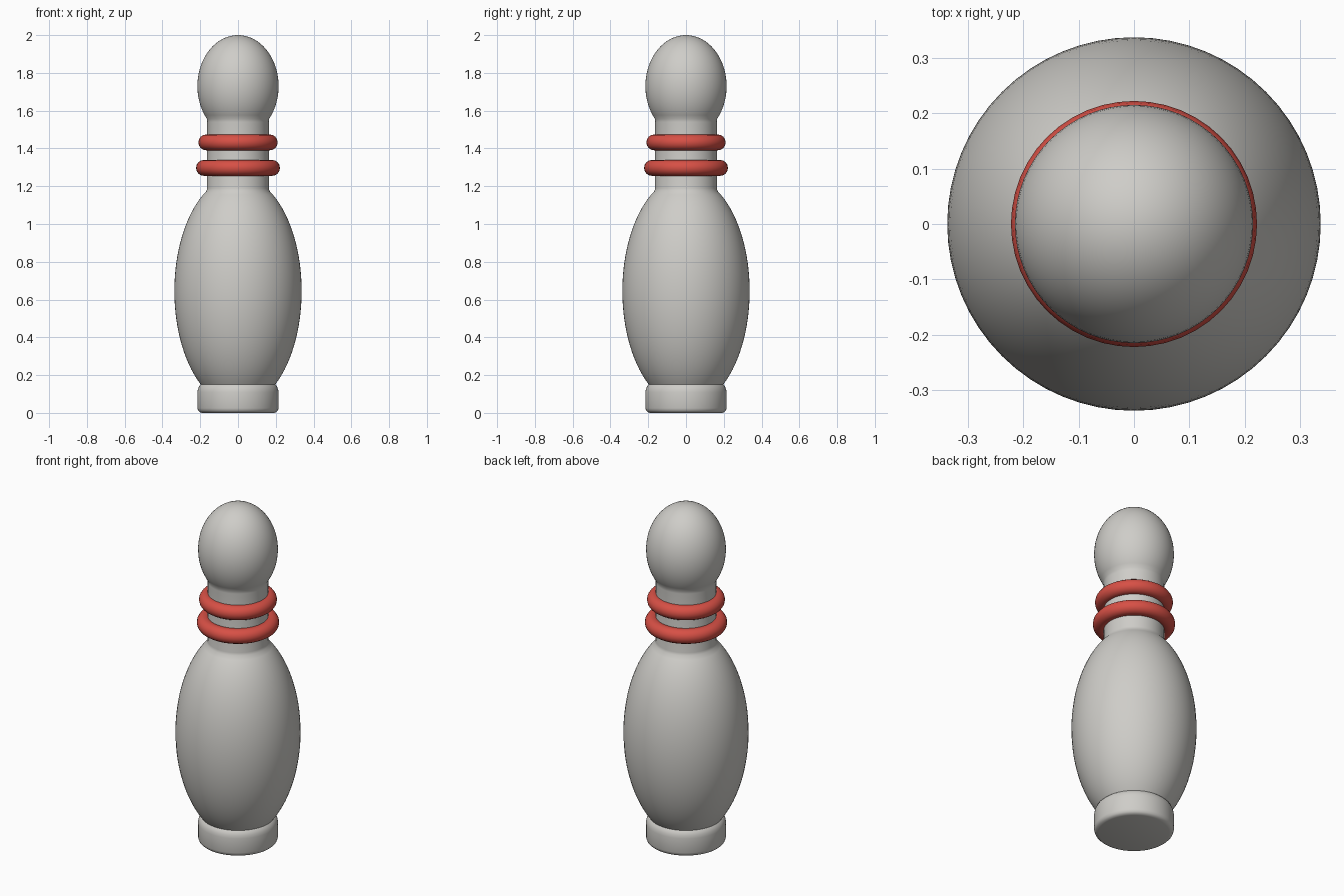
import bpy, bmesh, math

cube = bpy.data.objects.get("Cube")
if cube:
    bpy.data.objects.remove(cube, do_unlink=True)

SEGMENTS = 64


def make_material(name, rgb):
    mat = bpy.data.materials.new(name)
    mat.use_nodes = True
    color = (*rgb, 1.0)
    mat.diffuse_color = color
    mat.node_tree.nodes["Principled BSDF"].inputs["Base Color"].default_value = color
    return mat


def ellipse_arc(radius, half_height, center, z_start, z_end, steps):
    """Profile points (r, z) on an upright ellipse between two heights."""
    a = math.asin(max(-1, (z_start - center) / half_height))
    b = math.asin(min(1, (z_end - center) / half_height))
    angles = [a + (b - a) * i / steps for i in range(steps + 1)]
    return [(radius * math.cos(t), center + half_height * math.sin(t)) for t in angles]


def lathe(name, profile, mat):
    bm = bmesh.new()
    verts = [bm.verts.new((r, 0, z)) for r, z in profile]
    edges = [bm.edges.new(pair) for pair in zip(verts, verts[1:])]
    bmesh.ops.spin(bm, geom=verts + edges, cent=(0, 0, 0), axis=(0, 0, 1),
                   angle=math.tau, steps=SEGMENTS, use_duplicate=False)
    bmesh.ops.remove_doubles(bm, verts=bm.verts, dist=0.0001)
    bmesh.ops.recalc_face_normals(bm, faces=bm.faces)
    mesh = bpy.data.meshes.new(name)
    bm.to_mesh(mesh)
    bm.free()
    obj = bpy.data.objects.new(name, mesh)
    bpy.context.collection.objects.link(obj)
    finish(obj, mat)


def finish(obj, mat):
    obj.data.materials.append(mat)
    bpy.ops.object.select_all(action='DESELECT')
    obj.select_set(True)
    bpy.context.view_layer.objects.active = obj
    bpy.ops.object.shade_smooth_by_angle(angle=math.radians(50))


white = make_material("pin white", (0.62, 0.61, 0.58))
red = make_material("stripe red", (0.68, 0.08, 0.06))

# Pin: rounded foot, swollen belly, straight neck and egg-shaped head
profile = [(0, 0), (0.19, 0), (0.203, 0.004), (0.211, 0.012), (0.215, 0.025),
           (0.215, 0.11), (0.212, 0.127), (0.205, 0.142), (0.197, 0.15)]
profile += ellipse_arc(0.337, 0.61, 0.645, 0.155, 1.175, 32)
profile += [(0.163, 1.19), (0.163, 1.54)]
profile += ellipse_arc(0.215, 0.27, 1.73, 1.556, 2.0, 24)
lathe("pin_body", profile, white)

# Two neck rings
for name, z, major in (("upper_ring", 1.432, 0.168), ("lower_ring", 1.297, 0.18)):
    bpy.ops.mesh.primitive_torus_add(major_segments=48, minor_segments=16,
                                     major_radius=major, minor_radius=0.042,
                                     location=(0, 0, z))
    ring = bpy.context.object
    ring.name = name
    finish(ring, red)
